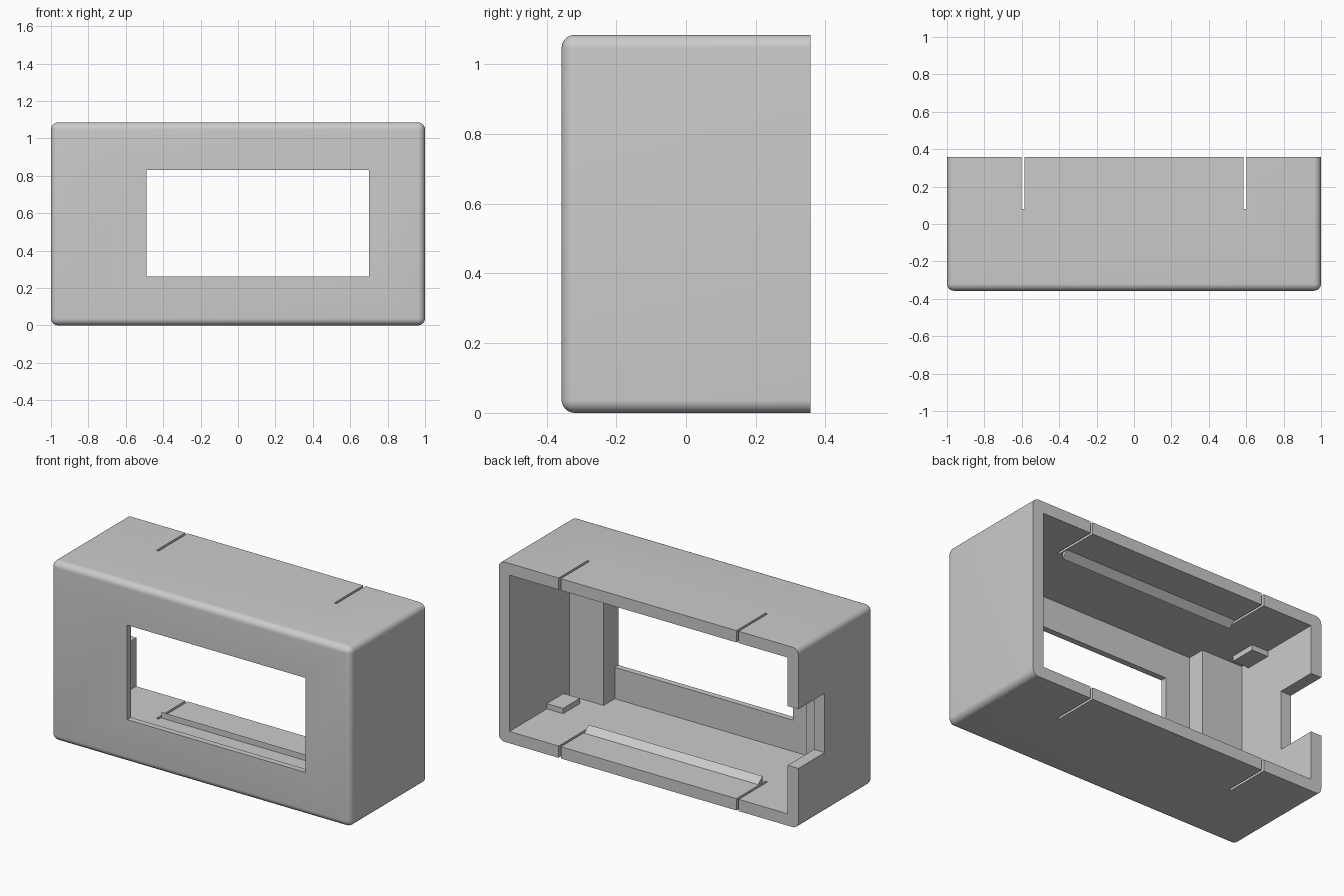
import bpy
import bmesh
from mathutils import Vector

if "Cube" in bpy.data.objects:
    bpy.data.objects.remove(bpy.data.objects["Cube"])

W, D, H = 1.0, 0.357, 1.085      # half width, half depth, height
WALL, FRONT = 0.071, 0.036       # side wall and front panel thickness
IN_X = W - WALL
PANEL_Y = -D + FRONT

grey = bpy.data.materials.new("plain_grey")
grey.use_nodes = True
colour = (0.6, 0.6, 0.6, 1)
grey.diffuse_color = colour
grey.node_tree.nodes["Principled BSDF"].inputs["Base Color"].default_value = colour


def add_mesh(name, bm):
    bmesh.ops.recalc_face_normals(bm, faces=bm.faces)
    mesh = bpy.data.meshes.new(name)
    bm.to_mesh(mesh)
    bm.free()
    mesh.materials.append(grey)
    obj = bpy.data.objects.new(name, mesh)
    bpy.context.collection.objects.link(obj)
    return obj


def box_bmesh(x, y, z):
    bm = bmesh.new()
    bmesh.ops.create_cube(bm, size=1)
    lo, hi = (Vector(c) for c in zip(x, y, z))
    for v in bm.verts:
        v.co = (lo + hi) / 2 + v.co * (hi - lo)
    return bm


def box(name, x, y, z):
    return add_mesh(name, box_bmesh(x, y, z))


def cut(target, x, y, z):
    cutter = box("cutter", x, y, z)
    cutter.hide_render = True
    mod = target.modifiers.new("cut", "BOOLEAN")
    mod.operation = "DIFFERENCE"
    mod.solver = "EXACT"
    mod.object = cutter
    bpy.context.view_layer.objects.active = target
    bpy.ops.object.modifier_apply(modifier=mod.name)
    bpy.data.objects.remove(cutter)


# Outer shell: every edge rounded except those around the open back
bm = box_bmesh((-W, W), (-D, D), (0, H))
edges = [e for e in bm.edges if min(v.co.y for v in e.verts) < 0]
bmesh.ops.bevel(bm, geom=edges, offset=0.038, segments=8, profile=0.5, affect="EDGES")
shell = add_mesh("housing_shell", bm)

# Cavity, front window and cable notch in the right wall
cut(shell, (-IN_X, IN_X), (PANEL_Y, D + 0.1), (WALL, H - WALL))
cut(shell, (-0.49, 0.70), (-D - 0.1, PANEL_Y + 0.05), (0.26, 0.83))
cut(shell, (-W - 0.1, -IN_X + 0.03), (0.107, D + 0.1), (0.364, 0.721))

# Relief slots that free the clip tongues, through roof and floor
for side in (-1, 1):
    x = sorted((side * 0.586, side * 0.601))
    cut(shell, x, (0.08, D + 0.1), (-0.1, H + 0.1))

bpy.ops.object.select_all(action="DESELECT")
shell.select_set(True)
bpy.context.view_layer.objects.active = shell
bpy.ops.object.shade_smooth_by_angle(angle=0.5)

# Full-height columns beside the window
for name, x in (("left_column", (0.70, IN_X)), ("right_column", (-IN_X, -0.655))):
    box(name, x, (PANEL_Y, -0.214), (WALL, H - WALL))

# Corner tabs and wedge-shaped clips, repeated on floor and roof
for level, base, up in (("floor", WALL, 1), ("roof", H - WALL, -1)):
    for side_name, side in (("left", 1), ("right", -1)):
        x = sorted((side * 0.82, side * IN_X))
        box(f"{level}_{side_name}_tab", x, (-0.16, 0), sorted((base, base + up * 0.032)))

    bm = bmesh.new()
    profile = ((0.10, base), (0.14, base), (0.10, base + up * 0.036))
    face = bm.faces.new([bm.verts.new((-0.58, y, z)) for y, z in profile])
    grown = bmesh.ops.extrude_face_region(bm, geom=[face])["geom"]
    bmesh.ops.translate(bm, vec=(1.16, 0, 0),
                        verts=[g for g in grown if isinstance(g, bmesh.types.BMVert)])
    add_mesh(f"{level}_clip_ridge", bm)
